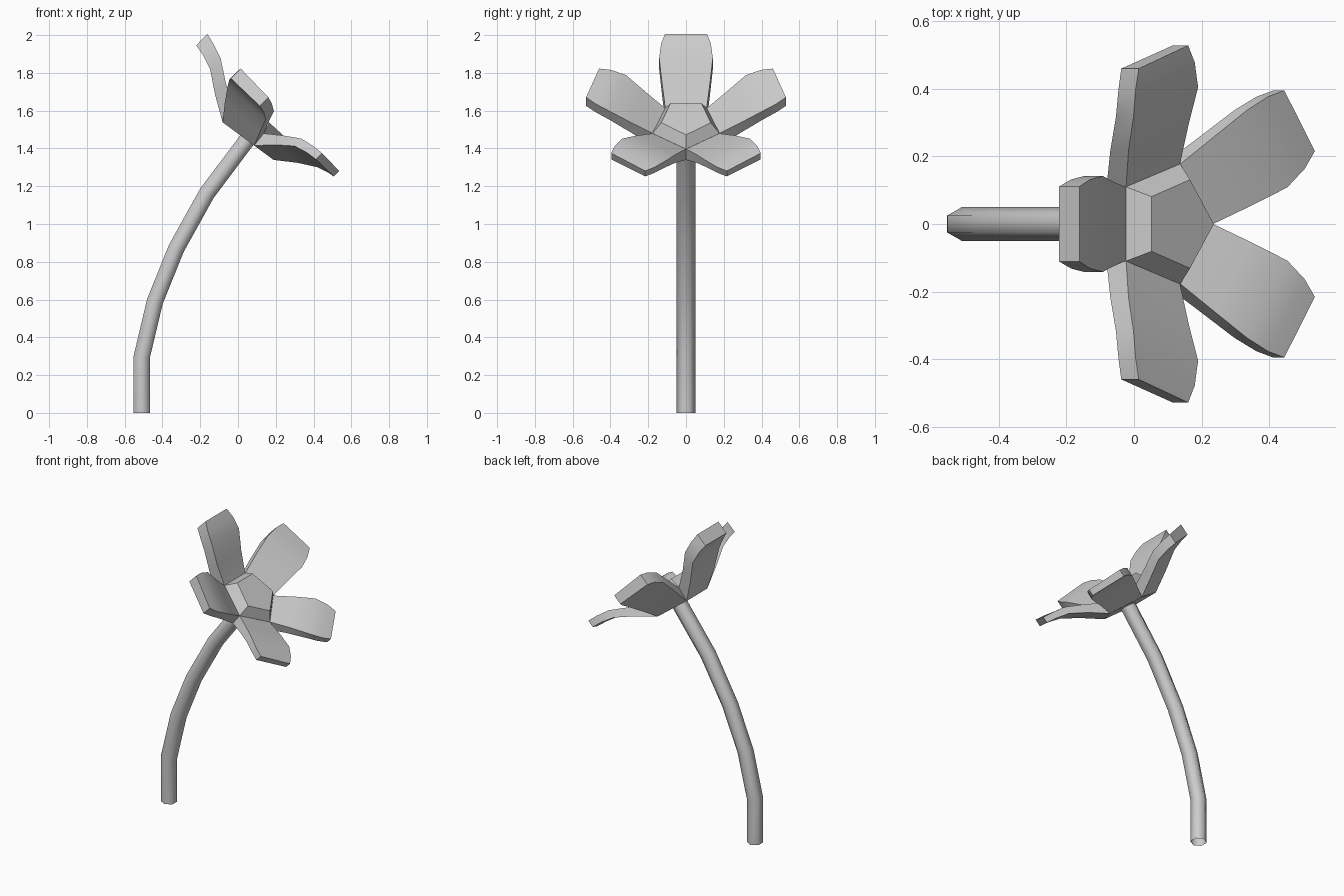
import bpy, bmesh
from math import sin, cos, pi, radians
from mathutils import Vector

if "Cube" in bpy.data.objects:
    bpy.data.objects.remove(bpy.data.objects["Cube"])


def bent(u, v, n):
    """Flower space (u, v across the disc, n along its axis) to world; the head follows the stem's bend."""
    k, t0 = 0.7, radians(40)
    t, tm = t0 + k * n, t0 + k * n / 2
    return Vector((0.095 + n * sin(tm) + u * cos(t), v, 1.52 + n * cos(tm) - u * sin(t)))


def loft(name, rings, start_cap=True, end_cap=True, angle=30):
    """Skin a list of equal-sized vertex rings into one object."""
    bm = bmesh.new()
    loops = [[bm.verts.new(p) for p in ring] for ring in rings]
    count = len(loops[0])
    for a, b in zip(loops, loops[1:]):
        for i in range(count):
            j = (i + 1) % count
            bm.faces.new((a[i], a[j], b[j], b[i]))
    if start_cap:
        bm.faces.new(loops[0][::-1])
    if end_cap:
        bm.faces.new(loops[-1])
    bmesh.ops.recalc_face_normals(bm, faces=bm.faces)
    mesh = bpy.data.meshes.new(name)
    bm.to_mesh(mesh)
    bm.free()
    obj = bpy.data.objects.new(name, mesh)
    bpy.context.collection.objects.link(obj)
    bpy.ops.object.select_all(action='DESELECT')
    obj.select_set(True)
    bpy.context.view_layer.objects.active = obj
    bpy.ops.object.shade_smooth_by_angle(angle=radians(angle))
    return obj


# Stem: hexagonal tube along a bending path (x, z, tilt in degrees)
path = [(-0.51, 0, 0), (-0.51, 0.295, 7), (-0.44, 0.59, 17),
        (-0.327, 0.87, 26), (-0.165, 1.162, 34), (0.055, 1.455, 37)]
rings = []
for x, z, tilt in path:
    t = radians(tilt)
    ring = []
    for i in range(6):
        a = pi / 6 + i * pi / 3
        u, v = 0.05 * cos(a), 0.05 * sin(a)
        ring.append((x + u * cos(t), v, z - u * sin(t)))
    rings.append(ring)
loft("stem", rings, start_cap=False, angle=65)

# Flower centre: pentagonal disc with a tapered top (height, radius)
loft("flower_centre",
     [[bent(r * cos(i * 2 * pi / 5), r * sin(i * 2 * pi / 5), n) for i in range(5)]
      for n, r in ((-0.09, 0.18), (-0.004, 0.187), (0.06, 0.138))])

# Petals: sections (distance, half width, underside height, upper height)
sections = [(0.150, 0.109, -0.09, -0.005), (0.27, 0.127, -0.012, 0.06),
            (0.38, 0.142, 0.058, 0.122), (0.46, 0.132, 0.081, 0.142),
            (0.52, 0.111, 0.09, 0.152)]
for k in range(5):
    a = pi / 5 + k * 2 * pi / 5
    rings = []
    for r, w, low, high in sections:
        corners = ((-w, low), (w, low), (w, high), (-w, high))
        rings.append([bent(r * cos(a) - s * sin(a), r * sin(a) + s * cos(a), n)
                      for s, n in corners])
    loft(f"petal_{k + 1}", rings, start_cap=False, angle=40)
